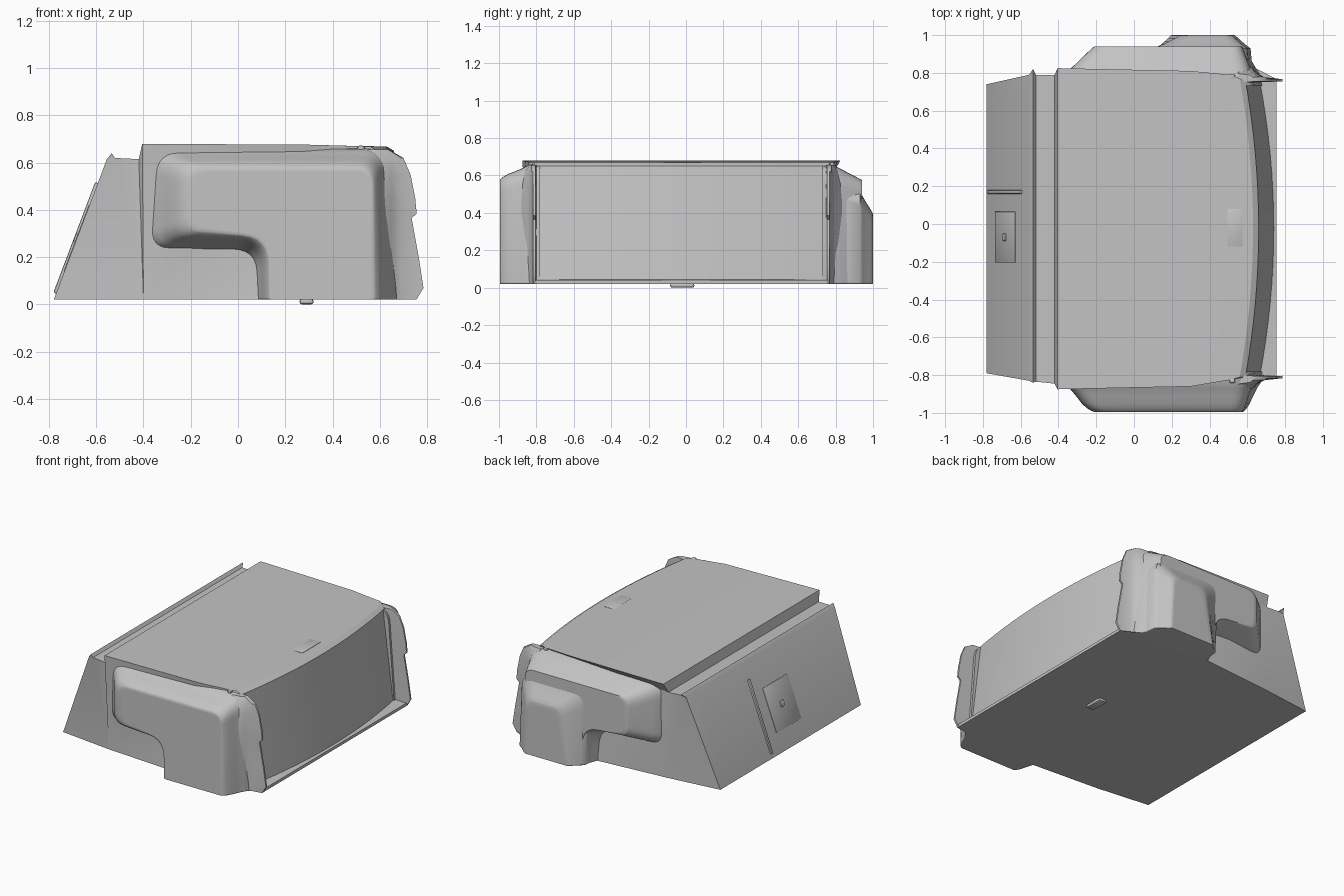
import bpy, bmesh, math
from mathutils import Vector

if "Cube" in bpy.data.objects:
    bpy.data.objects.remove(bpy.data.objects["Cube"])

grey = bpy.data.materials.new("warm_grey")
grey.diffuse_color = (0.55, 0.55, 0.55, 1)
grey.use_nodes = True
grey.node_tree.nodes["Principled BSDF"].inputs["Base Color"].default_value = grey.diffuse_color


def finish(name, bm, angle=35):
    """Turn a bmesh into a named, shaded object."""
    bmesh.ops.recalc_face_normals(bm, faces=bm.faces)
    me = bpy.data.meshes.new(name)
    bm.to_mesh(me)
    bm.free()
    me.materials.append(grey)
    ob = bpy.data.objects.new(name, me)
    bpy.context.collection.objects.link(ob)
    bpy.ops.object.select_all(action='DESELECT')
    ob.select_set(True)
    bpy.context.view_layer.objects.active = ob
    bpy.ops.object.shade_smooth_by_angle(angle=math.radians(angle))
    return ob


def loft(name, rings, angle=35):
    """Skin a list of closed rings and cap both ends."""
    bm = bmesh.new()
    vs = [[bm.verts.new(p) for p in r] for r in rings]
    n = len(vs[0])
    for a, b in zip(vs, vs[1:]):
        for i in range(n):
            j = (i + 1) % n
            bm.faces.new((a[i], a[j], b[j], b[i]))
    caps = [bm.faces.new(vs[0]), bm.faces.new(vs[-1])]
    bmesh.ops.triangulate(bm, faces=caps)
    return finish(name, bm, angle)


def rounded(corners, seg=6):
    """Round (x, z, radius) corners of a polygon with quadratic arcs."""
    out = []
    n = len(corners)
    for i, (x, z, r) in enumerate(corners):
        p = Vector((x, z))
        a = Vector(corners[i - 1][:2]) - p
        b = Vector(corners[(i + 1) % n][:2]) - p
        s, e = p + a.normalized() * r, p + b.normalized() * r
        for k in range(seg + 1):
            t = k / seg
            out.append(s * (1 - t) ** 2 + p * 2 * t * (1 - t) + e * t * t)
    return out


def box(name, loc, size, tilt=0, bevel=0.004):
    bm = bmesh.new()
    bmesh.ops.create_cube(bm, size=1)
    bmesh.ops.scale(bm, vec=size, verts=bm.verts)
    bmesh.ops.bevel(bm, geom=bm.edges[:], offset=bevel, segments=2,
                    affect='EDGES', profile=0.5)
    ob = finish(name, bm)
    ob.location = loc
    ob.rotation_euler = (0, tilt, 0)
    return ob


# Main shell: x at middle, x at ends, z, y of near end, y of far end
profile = [
    (-.78, -.78, .02, -.79, .74), (-.555, -.555, .615, -.83, .79),
    (-.535, -.535, .64, -.84, .82), (-.52, -.52, .62, -.835, .79),
    (-.42, -.42, .615, -.845, .79), (-.405, -.405, .68, -.875, .825),
    (.3, .3, .676, -.86, .81), (.52, .51, .67, -.825, .79),
    (.63, .56, .668, -.81, .77), (.66, .59, .65, -.81, .76),
    (.74, .665, .045, -.81, .76), (.755, .755, .04, -.81, .76),
    (.755, .755, .02, -.81, .76), (.12, .12, .02, -.87, .83),
    (-.4, -.4, .02, -.835, .785)]
rings = []
for k in range(17):
    t = k / 16
    bow = 1 - (2 * t - 1) ** 2
    rings.append([(xe + (xm - xe) * bow, y0 + (y1 - y0) * t, z)
                  for xm, xe, z, y0, y1 in profile])
loft("main_shell", rings, 25)

# Side pods: L-shaped outline narrowing towards the outer face
BASE = [(-.39, .665, .1), (.63, .665, .1), (.68, .02, .01),
        (.07, .02, .01), (.07, .23, .1), (-.39, .23, .08)]
OUTER = [(-.21, .575, .07), (.57, .575, .07), (.575, .02, .01),
         (.135, .02, .01), (.13, .285, .11), (-.21, .315, .06)]


def pod(name, steps, base=BASE, outer=OUTER):
    """Loft base to outer outline, with a flat inner ring on the outer face."""
    a, b = rounded(base), rounded(outer)
    steps = steps + [(steps[-1][0], 1.15)]
    loft(name, [[(p.x + (q.x - p.x) * t, y, p.y + (q.y - p.y) * t)
                 for p, q in zip(a, b)] for y, t in steps], 50)


pod("front_side_pod", [(-.78, 0), (-.84, .08), (-.87, .27), (-.91, .46),
                       (-.95, .63), (-.975, .78), (-.99, .92), (-.995, 1)])
pod("back_side_pod", [(.73, 0), (.79, .12), (.83, .35), (.86, .52),
                      (.895, .72), (.92, .87), (.935, .96), (.94, 1)])

# Lower bulge on the back pod
LOW = [(.08, .53, .08), (.605, .53, .08), (.625, .02, .01), (.11, .02, .01)]
LOW_OUT = [(.27, .39, .06), (.51, .39, .06), (.53, .02, .01), (.2, .02, .01)]
pod("back_pod_bulge", [(.85, 0), (.93, .08), (.945, .3), (.965, .55),
                       (.985, .77), (.997, .92), (1, 1)], LOW, LOW_OUT)

# Flared corner flanges beside the bowed end panel: z, tip x, flare
TIPS = [(.02, .755, 1), (.07, .785, 1), (.2, .765, 1), (.365, .735, 1),
        (.385, .756, 1), (.45, .75, .95), (.55, .73, .8), (.62, .70, .5),
        (.655, .64, .2)]
for name, y, s in (("front_corner_flange", -.805, -1),
                   ("back_corner_flange", .755, 1)):
    loft(name, [[(.55, y - s * .01, z), (tip, y, z), (tip, y + s * .012, z),
                 (min(.69, tip - .005), y + s * .022, z),
                 (min(.65, tip - .01), y + s * (.015 + .03 * f), z),
                 (.615, y + s * (.02 + .065 * f), z),
                 (.55, y + s * (.025 + .085 * f), z)]
                for z, tip, f in TIPS], 40)
    # Small upright nub at the roof corner
    box(name.replace("flange", "nub"), (.52, y + s * .025, .66),
        (.03, .025, .024), 0, .008)

# Sloped end: seam rib, access plate and knob
tilt = math.atan2(.225, .595)


def on_slope(z, y, out=0):
    return (-.78 + (z - .02) * .378 - out * math.cos(tilt), y,
            z + out * math.sin(tilt))


box("seam_rib", on_slope(.28, .17), (.024, .02, .5), tilt, .006)
box("access_plate", on_slope(.28, -.07), (.006, .27, .3), tilt, .002)
box("access_knob", on_slope(.28, -.07, .003), (.016, .04, .04), tilt, .007)

# Roof plate and underside bump
box("roof_plate", (.535, -.02, .668), (.08, .2, .007), 0, .002)
box("underside_bump", (.29, -.02, .012), (.06, .13, .024), 0, .011)
